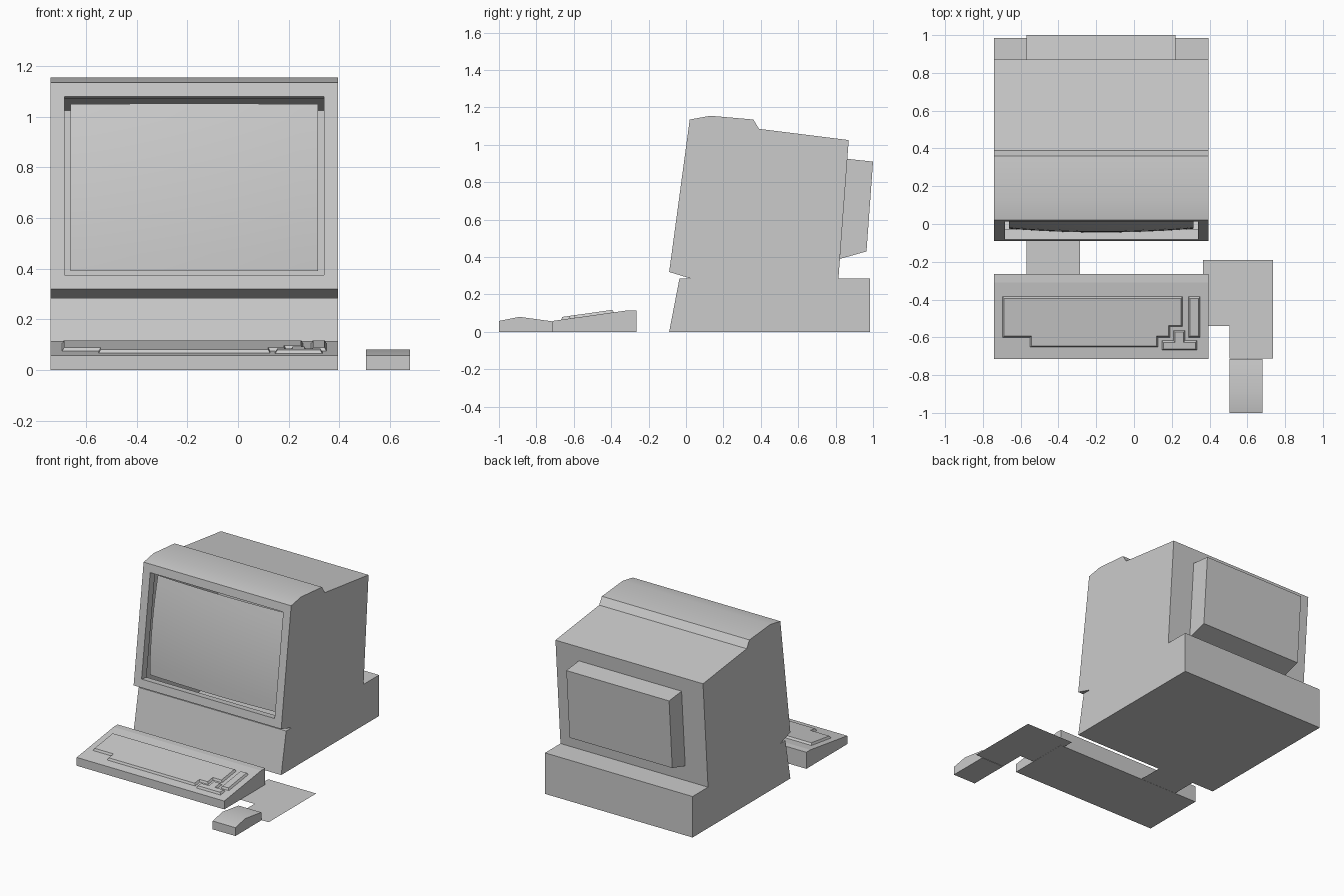
import bpy, bmesh, math
from mathutils import Vector

if "Cube" in bpy.data.objects:
    bpy.data.objects.remove(bpy.data.objects["Cube"])

X0, X1 = -0.74, 0.395          # shared width of housing and keyboard


def finish(bm, name, smooth=False):
    me = bpy.data.meshes.new(name)
    bm.to_mesh(me)
    bm.free()
    ob = bpy.data.objects.new(name, me)
    bpy.context.collection.objects.link(ob)
    if smooth:
        bpy.ops.object.select_all(action='DESELECT')
        ob.select_set(True)
        bpy.context.view_layer.objects.active = ob
        bpy.ops.object.shade_smooth_by_angle(angle=math.radians(30))
    return ob


def extrude_profile(profile, x0, x1):
    """Solid from a (y, z) side profile spanning x0..x1."""
    bm = bmesh.new()
    face = bm.faces.new([bm.verts.new((x0, y, z)) for y, z in profile])
    ext = bmesh.ops.extrude_face_region(bm, geom=[face], use_keep_orig=True)
    verts = [g for g in ext['geom'] if isinstance(g, bmesh.types.BMVert)]
    bmesh.ops.translate(bm, verts=verts, vec=(x1 - x0, 0, 0))
    bmesh.ops.recalc_face_normals(bm, faces=bm.faces)
    return bm


# Housing, with the screen opening inset into its sloping front
low, high = Vector((0, -0.09, 0.32)), Vector((0, 0.02, 1.135))
bm = extrude_profile([(-0.09, 0), (-0.035, 0.285), (0.025, 0.285), (-0.09, 0.32),
                      (0.02, 1.135), (0.13, 1.155), (0.36, 1.135), (0.39, 1.085),
                      (0.87, 1.025), (0.815, 0.285), (0.985, 0.285), (0.985, 0)], X0, X1)
mid = (low + high) / 2
front = min(bm.faces, key=lambda f: (f.calc_center_median()
                                     - Vector(((X0 + X1) / 2, mid.y, mid.z))).length)
bmesh.ops.inset_region(bm, faces=[front], thickness=0.079)
bmesh.ops.inset_region(bm, faces=[front], thickness=0.0, depth=-0.055)
bmesh.ops.delete(bm, geom=[front], context='FACES')
finish(bm, "monitor_housing", True)

# Bulging glass set inside the opening
up = (high - low).normalized()
inward = Vector((0, up.z, -up.y))
half_w = (X1 - X0) / 2 - 0.079
half_h = (high - low).length / 2 - 0.079
bm = bmesh.new()
bmesh.ops.create_grid(bm, x_segments=12, y_segments=10, size=1)
for v in bm.verts:
    u, w = v.co.x, v.co.y
    depth = 0.055 - 0.02 * (1 - u * u) - 0.02 * (1 - w * w)
    v.co = mid + Vector(((X0 + X1) / 2 + u * half_w, 0, 0)) + up * (w * half_h) + inward * depth
finish(bm, "screen_glass", True)

# Rear bulge
finish(extrude_profile([(0.86, 0.925), (1.0, 0.91), (0.965, 0.43), (0.823, 0.39)],
                       -0.57, 0.22), "rear_bulge")

# Keyboard wedge and mouse
finish(extrude_profile([(-0.715, 0), (-0.715, 0.058), (-0.31, 0.115),
                        (-0.265, 0.115), (-0.265, 0)], X0, X1), "keyboard_base")
finish(extrude_profile([(-1, 0), (-1, 0.058), (-0.89, 0.08), (-0.715, 0.056),
                        (-0.715, 0)], 0.505, 0.68), "mouse", True)


def key_block(name, outline):
    """Raised, tapered plateau lying on the keyboard slope."""
    bm = bmesh.new()
    face = bm.faces.new([bm.verts.new((x, y, 0.058 + (y + 0.715) * 0.1407))
                         for x, y in outline])
    face.normal_update()
    if face.normal.z < 0:
        face.normal_flip()
    bmesh.ops.inset_region(bm, faces=[face], thickness=0.008, depth=0.014,
                           use_boundary=True, use_even_offset=True)
    finish(bm, name)


key_block("main_keys", [(-0.695, -0.385), (-0.695, -0.60), (-0.55, -0.60), (-0.55, -0.652),
                        (0.127, -0.652), (0.127, -0.60), (0.19, -0.60), (0.19, -0.543),
                        (0.257, -0.543), (0.257, -0.385)])
key_block("side_keys", [(0.288, -0.385), (0.288, -0.60), (0.35, -0.60), (0.35, -0.385)])
key_block("arrow_keys", [(0.147, -0.617), (0.147, -0.667), (0.333, -0.667), (0.333, -0.617),
                         (0.27, -0.617), (0.27, -0.563), (0.208, -0.563), (0.208, -0.617)])


def flat_sheet(name, outline):
    bm = bmesh.new()
    bm.faces.new([bm.verts.new((x, y, 0.001)) for x, y in outline])
    finish(bm, name)


# Flat cable sheets lying on the desk
flat_sheet("keyboard_cable", [(-0.57, -0.265), (-0.285, -0.265), (-0.285, -0.088), (-0.57, -0.088)])
flat_sheet("mouse_cable", [(0.365, -0.54), (0.505, -0.54), (0.505, -0.713), (0.735, -0.713),
                           (0.735, -0.19), (0.365, -0.19)])
